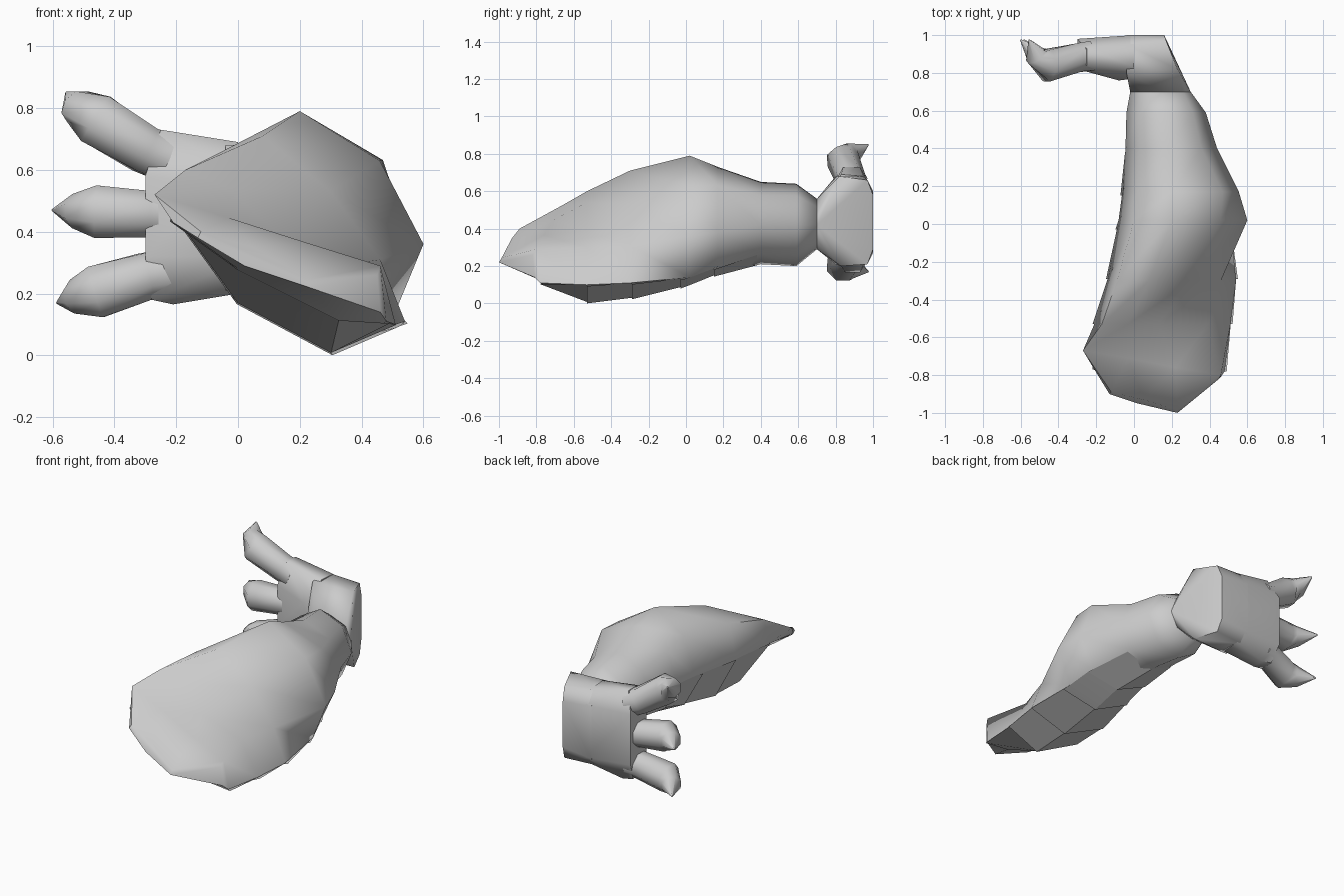
import bpy, bmesh, math
from mathutils import Vector

if "Cube" in bpy.data.objects:
    bpy.data.objects.remove(bpy.data.objects["Cube"])

def finish(name, bm, angle=50):
    bmesh.ops.recalc_face_normals(bm, faces=bm.faces)
    me = bpy.data.meshes.new(name)
    bm.to_mesh(me)
    bm.free()
    ob = bpy.data.objects.new(name, me)
    bpy.context.collection.objects.link(ob)
    bpy.ops.object.select_all(action='DESELECT')
    ob.select_set(True)
    bpy.context.view_layer.objects.active = ob
    bpy.ops.object.shade_smooth_by_angle(angle=math.radians(angle))
    return ob

def loft(name, rings, closed=True, angle=60):
    bm = bmesh.new()
    vs = [[bm.verts.new(p) for p in r] for r in rings]
    n = len(vs[0])
    for a, b in zip(vs, vs[1:]):
        for i in range(n if closed else n - 1):
            j = (i + 1) % n
            bm.faces.new((a[i], a[j], b[j], b[i]))
    if closed:
        bm.faces.new(vs[0])
        bm.faces.new(vs[-1])
    return finish(name, bm, angle)

def hull(name, pts):
    bm = bmesh.new()
    for p in pts:
        bm.verts.new(p)
    bmesh.ops.convex_hull(bm, input=bm.verts)
    loose = [v for v in bm.verts if not v.link_faces]
    bmesh.ops.delete(bm, geom=loose, context='VERTS')
    return finish(name, bm, 60)

# Forearm sections: y, then left, top, right, bottom extreme points (x, z)
sections = [
    (0.02, -.08, .43, .20, .79, .60, .36, .27, .10),
    (0.17, -.06, .43, .20, .73, .555, .38, .25, .16),
    (0.40, -.045, .43, .18, .65, .44, .42, .18, .21),
    (0.59, -.04, .42, .16, .64, .38, .42, .16, .20),
    (0.70, -.02, .43, .15, .56, .30, .42, .14, .29),
]

def ring(s):
    y = s[0]
    k = [Vector((s[i], y, s[i + 1])) for i in (1, 3, 5, 7)]
    c = Vector(((s[1] + s[5]) / 2, y, (s[4] + s[8]) / 2))
    out = []
    for i in range(4):
        m = (k[i] + k[(i + 1) % 4]) / 2
        f = (1.3, 1.7 if y == .17 else 1.42, 1.42, 1.3)[i]
        out += [k[i], c + (m - c) * f]
    return out

def flat(y, *xz):
    return [Vector((x, y, z)) for x, z in xz]

# Front: wedge-shaped tip, creased ridge, then the scooped hollow behind it
tip = [(-.13, -.90, .38), (-.12, -.89, .40), (.05, -.93, .35), (.23, -.985, .245),
       (.45, -.82, .26), (.46, -.81, .14), (.23, -1.0, .22), (.02, -.95, .29)]
ridge = [Vector(p) for p in
         [(-.21, -.77, .43), (-.27, -.67, .52), (-.03, -.71, .445), (.22, -.76, .365),
          (.46, -.80, .29), (.48, -.78, .11), (.32, -.77, .12), (0, -.80, .28)]]
hollow = [
    flat(-.53, (-.21, .46), (-.17, .60), (-.03, .54), (.13, .39), (.39, .30), (.51, .10), (.30, .01), (.0, .17)),
    flat(-.30, (-.14, .43), (-.09, .64), (.08, .71), (.30, .53), (.46, .31), (.54, .11), (.29, .03), (.0, .17)),
]
rings = [ridge] + hollow + [ring(s) for s in sections]
ys = [-.78, -.53, -.30] + [s[0] for s in sections]
loft("forearm", [tip] + rings)

def ring_at(y):
    for i in range(len(ys) - 1):
        if ys[i] <= y <= ys[i + 1]:
            t = (y - ys[i]) / (ys[i + 1] - ys[i])
            return [p.lerp(q, t) for p, q in zip(rings[i], rings[i + 1])]

# Overlapping belly plates on the underside
edges = [-.78, -.53, -.29, -.03, .15, .38]
for n, (y0, y1) in enumerate(zip(edges, edges[1:])):
    strips = []
    for y in [y0] + [v for v in ys if y0 + .03 < v < y1 - .03] + [y1]:
        r = ring_at(y)
        c = sum(r, Vector()) / 8
        lift = 1.03 if y == y0 else 1.005
        strips.append([c + (r[i % 8] - c) * lift for i in (5, 6, 7, 8)])
    loft("belly_plate_%d" % (n + 1), strips, False, 30)

# Wrist block and palm
hull("wrist", rings[-1] + [
    (.23, .82, .68), (.23, .83, .20), (.16, 1.0, .58), (.16, 1.0, .29), (.17, .97, .66), (.17, .97, .21),
    (-.04, .80, .68), (-.04, .80, .21), (-.04, 1.0, .60), (-.04, 1.0, .27), (-.04, .95, .68), (-.04, .95, .21)])
hull("palm", [
    (0, .77, .60), (0, .77, .30), (0, .83, .69), (0, .83, .20), (0, 1.0, .60), (0, 1.0, .27),
    (0, .95, .68), (0, .95, .21), (-.08, .76, .55), (-.08, .76, .32),
    (-.25, .84, .73), (-.25, .93, .73), (-.21, .85, .165), (-.21, .93, .165),
    (-.30, .82, .58), (-.30, .82, .32), (-.30, .98, .61), (-.30, .98, .29), (-.28, .84, .18), (-.28, .93, .18)])

# Three clawed fingers; path points in z, sharing one curve in x and y
def finger(name, zs, tipx):
    px = (-.23, -.30, -.46, -.52, tipx)
    py = (.89, .88, .84, .89, .975)
    rad = (.085, .082, .092, .06, .004)
    pts = [Vector(p) for p in zip(px, py, zs)]
    loops = []
    for i, p in enumerate(pts):
        d = (pts[min(i + 1, 4)] - pts[max(i - 1, 0)]).normalized()
        side = d.cross(Vector((0, 0, 1))).normalized()
        up = side.cross(d)
        loops.append([p + (side * math.cos(a) + up * math.sin(a)) * rad[i]
                      for a in [math.tau * (k + .5) / 8 for k in range(8)]])
    loft(name, loops)

finger("upper_finger", (.64, .665, .765, .805, .85), -.555)
finger("middle_finger", (.455, .457, .465, .467, .47), -.60)
finger("lower_finger", (.265, .255, .205, .19, .17), -.585)
